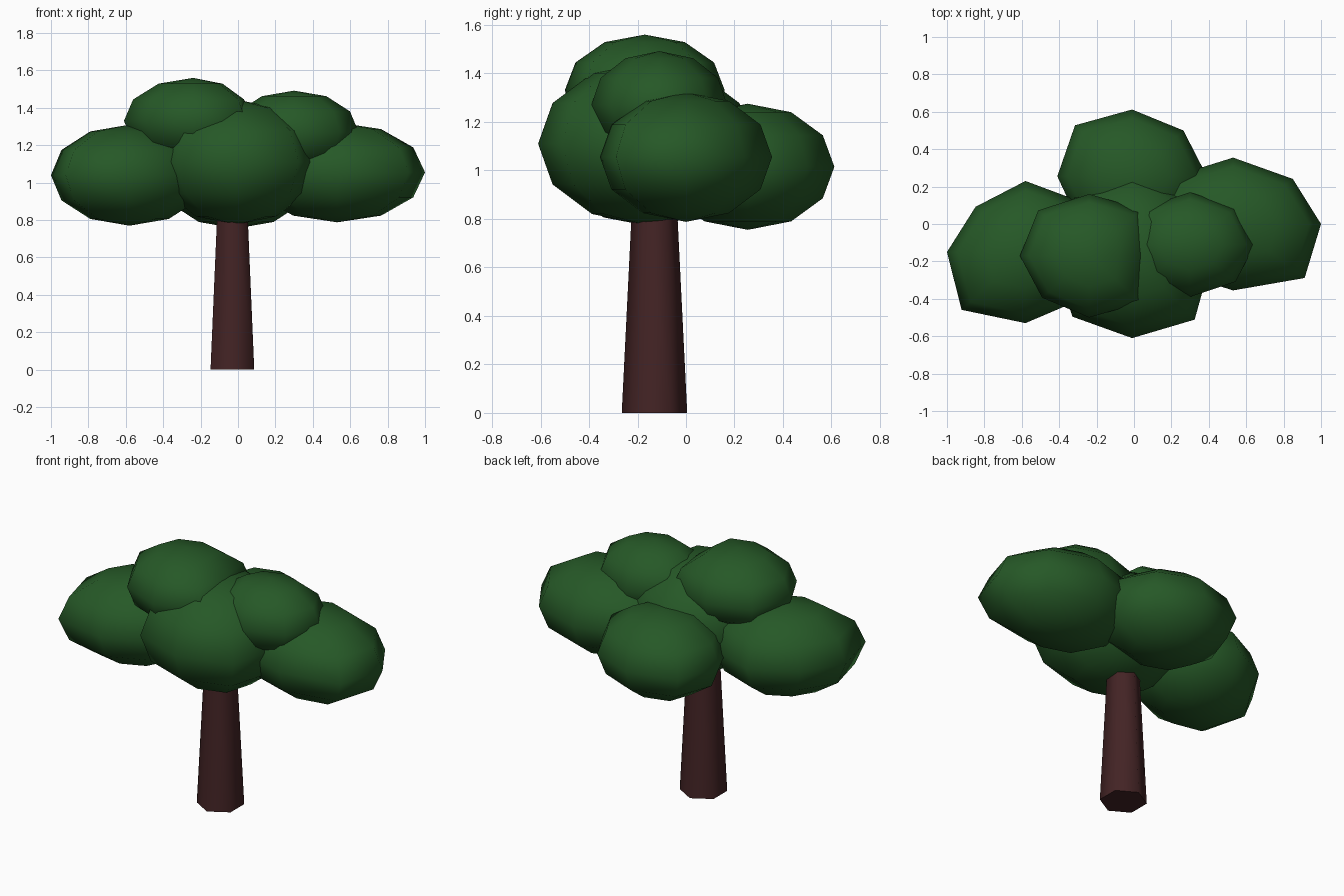
import bpy, bmesh, math

if "Cube" in bpy.data.objects:
    bpy.data.objects.remove(bpy.data.objects["Cube"])


def material(name, rgb):
    m = bpy.data.materials.new(name)
    m.diffuse_color = (*rgb, 1)
    m.use_nodes = True
    m.node_tree.nodes["Principled BSDF"].inputs["Base Color"].default_value = m.diffuse_color
    return m


leaf_green = material("leaf_green", (0.019, 0.098, 0.02))
bark_brown = material("bark_brown", (0.056, 0.017, 0.018))


def finish(bm, name, mat):
    bmesh.ops.recalc_face_normals(bm, faces=bm.faces)
    me = bpy.data.meshes.new(name)
    bm.to_mesh(me)
    bm.free()
    me.materials.append(mat)
    ob = bpy.data.objects.new(name, me)
    bpy.context.collection.objects.link(ob)
    return ob


def leaf_clump(name, centre, radii, bulge):
    """Low-poly ellipsoid, 8 segments x 6 rings; bulge scales each segment."""
    bm = bmesh.new()
    poles = [bm.verts.new((centre[0], centre[1], centre[2] + s * radii[2])) for s in (1, -1)]
    rings = []
    for r in range(1, 6):
        t = math.pi * r / 6
        rings.append([bm.verts.new((
            centre[0] + radii[0] * bulge[i] * math.sin(t) * math.cos(i * math.pi / 4),
            centre[1] + radii[1] * bulge[i] * math.sin(t) * math.sin(i * math.pi / 4),
            centre[2] + radii[2] * math.cos(t))) for i in range(8)])
    for i in range(8):
        j = (i + 1) % 8
        bm.faces.new((poles[0], rings[0][i], rings[0][j]))
        bm.faces.new((poles[1], rings[-1][j], rings[-1][i]))
        for a, b in zip(rings, rings[1:]):
            bm.faces.new((a[i], b[i], b[j], a[j]))
    for f in bm.faces:
        f.smooth = True
    finish(bm, name, leaf_green)


# Crown: six overlapping leaf clumps
leaf_clump("left_leaves", (-0.58, -0.15, 1.04), (0.42, 0.38, 0.27),
           (1, 1, 1, 0.9, 1, 1.15, 1, 0.96))
leaf_clump("right_leaves", (0.53, 0.0, 1.055), (0.47, 0.355, 0.267),
           (1, 0.96, 1, 1, 1, 1, 1, 1.15))
leaf_clump("middle_leaves", (-0.01, -0.165, 1.11), (0.43, 0.445, 0.335),
           (1, 1, 1, 1, 1, 1.05, 1, 1.1))
leaf_clump("back_leaves", (-0.01, 0.255, 1.015), (0.4, 0.357, 0.26),
           (1, 0.97, 1, 1.08, 1, 1, 1, 1))
leaf_clump("upper_left_leaves", (-0.24, -0.17, 1.33), (0.37, 0.33, 0.23),
           (0.85, 1.07, 1, 1.04, 1, 0.96, 1, 1.07))
leaf_clump("upper_right_leaves", (0.3, -0.11, 1.27), (0.345, 0.28, 0.222),
           (1, 1, 1, 1, 1, 1, 1, 1))

# Trunk: tapered six-sided column with corners toward front and back
bm = bmesh.new()
bmesh.ops.create_cone(bm, cap_ends=True, segments=6, radius1=0.135, radius2=0.088, depth=0.95)
for v in bm.verts:
    x, y, z = v.co
    a = math.atan2(y, x)
    k = round((a - math.pi / 2) / (math.pi / 3)) * math.pi / 3 + math.pi / 2
    r = math.hypot(x, y)
    v.co = (r * math.cos(k) - 0.03, r * math.sin(k) - 0.13, z + 0.475)
for f in bm.faces:
    f.smooth = abs(f.normal.z) < 0.5
trunk = finish(bm, "trunk", bark_brown)
for e in trunk.data.edges:
    za, zb = (trunk.data.vertices[i].co.z for i in e.vertices)
    e.use_edge_sharp = abs(za - zb) < 0.01
